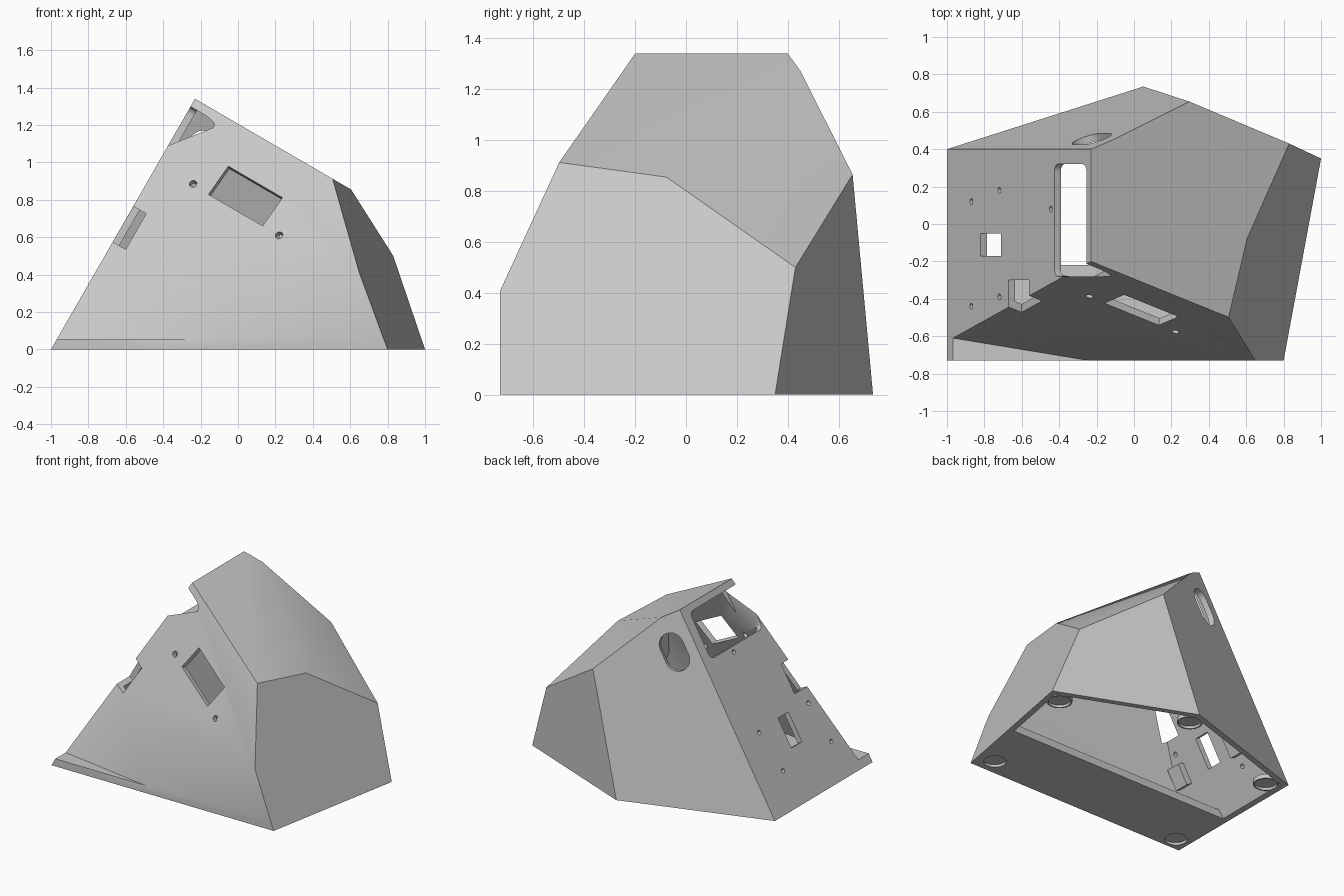
import bpy, bmesh, math
from mathutils import Vector
from mathutils.geometry import intersect_line_plane

if "Cube" in bpy.data.objects:
    bpy.data.objects.remove(bpy.data.objects["Cube"])

grey = bpy.data.materials.new("light_grey")
grey.use_nodes = True
colour = (0.58, 0.58, 0.58, 1)
grey.diffuse_color = colour
grey.node_tree.nodes["Principled BSDF"].inputs["Base Color"].default_value = colour

# Corner points of the housing
peak_front, peak_back = Vector((-0.23, -0.2, 1.34)), Vector((-0.23, 0.4, 1.34))
shoulder_front, shoulder_mid = Vector((0.51, -0.5, 0.91)), Vector((0.6, -0.08, 0.86))
side_corner, back_corner = Vector((0.83, 0.43, 0.5)), Vector((0.3, 0.66, 0.86))
foot_right, foot_back = Vector((1, 0.35, 0)), Vector((0.05, 0.735, 0))
foot_left, front_left = Vector((-1, 0.4, 0)), Vector((-1, -0.73, 0))
foot_front, front_right = Vector((0.8, -0.73, 0)), Vector((0.65, -0.73, 0.41))


def plane(a, b, c, inside=Vector((0, 0, 0.4))):
    n = (b - a).cross(c - a).normalized()
    return a, n if n.dot(inside - a) < 0 else -n


left = plane(foot_left, peak_back, front_left)
slope = plane(peak_front, shoulder_front, front_right)
back = plane(foot_left, peak_back, foot_back)
sides = [
    left, back,
    plane(peak_front, peak_back, shoulder_front),
    plane(shoulder_mid, side_corner, back_corner),
    plane(foot_front, foot_right, side_corner),
    plane(foot_right, foot_back, side_corner),
    plane(foot_front, front_left, front_right),
]


def make(name, bm):
    bmesh.ops.recalc_face_normals(bm, faces=bm.faces)
    mesh = bpy.data.meshes.new(name)
    bm.to_mesh(mesh)
    bm.free()
    obj = bpy.data.objects.new(name, mesh)
    bpy.context.scene.collection.objects.link(obj)
    return obj


def solid(name, planes, inset=0.0):
    """Convex solid bounded by the given planes, each moved inward."""
    bm = bmesh.new()
    bmesh.ops.create_cube(bm, size=6)
    for co, no in planes:
        cut = bmesh.ops.bisect_plane(
            bm, geom=bm.verts[:] + bm.edges[:] + bm.faces[:], dist=1e-5,
            plane_co=co - no * inset, plane_no=no, clear_outer=True)
        edges = [e for e in cut["geom_cut"] if isinstance(e, bmesh.types.BMEdge)]
        if edges:
            bmesh.ops.holes_fill(bm, edges=[e for e in edges if e.is_boundary])
    return make(name, bm)


def prism(name, centre, u, n, w, h, r, depth, out=0.05, steps=6):
    """Rounded rectangle, w along u, pushed through a surface with normal n."""
    u = u.normalized()
    v = n.cross(u).normalized()
    outline = []
    for i, (sx, sy) in enumerate([(1, 1), (-1, 1), (-1, -1), (1, -1)]):
        for k in range(steps + 1 if r else 1):
            a = math.pi / 2 * (i + k / steps)
            x = sx * (w / 2 - r) + r * math.cos(a)
            y = sy * (h / 2 - r) + r * math.sin(a)
            outline.append(centre + u * x + v * y)
    bm = bmesh.new()
    low = [bm.verts.new(p - n * depth) for p in outline]
    top = [bm.verts.new(p + n * out) for p in outline]
    bm.faces.new(low)
    bm.faces.new(top)
    for i in range(len(low)):
        j = (i + 1) % len(low)
        bm.faces.new((low[i], low[j], top[j], top[i]))
    bmesh.ops.remove_doubles(bm, verts=bm.verts, dist=1e-5)
    return make(name, bm)


def combine(target, other, operation):
    mod = target.modifiers.new(operation.lower(), "BOOLEAN")
    mod.operation, mod.solver, mod.object = operation, "EXACT", other
    bpy.context.view_layer.objects.active = target
    bpy.ops.object.modifier_apply(modifier=mod.name)
    bpy.data.objects.remove(other)


X, Y, Z = Vector((1, 0, 0)), Vector((0, 1, 0)), Vector((0, 0, 1))


def on(face, point, axis):
    """Slide a point along an axis onto a face."""
    return intersect_line_plane(point, point + axis, *face)


# Hollow shell, open underneath
ground = (Vector((0, 0, 0)), -Z)
housing = solid("housing", sides + [slope, ground])
cavity = solid("cavity", sides + [slope, (-0.2 * Z, -Z)], 0.04)
combine(housing, cavity, "DIFFERENCE")

# Floor strip along the front, which also forms the ledge
floor = solid("floor_strip", sides + [ground, (0.055 * Z, Z), (-0.22 * Y, Y)])
combine(housing, floor, "UNION")


def on_left(x, y):
    return on(left, Vector((x, y, 0)), Z)


def on_slope(x, z):
    return on(slope, Vector((x, 0, z)), Y)


# Mounting blocks inside the left wall
for y in (0.15, -0.41):
    combine(housing, prism("mounting_block", on_left(-0.795, y), -Y, left[1],
                           0.11, 0.15, 0, 0.09, -0.02), "UNION")

# Foot bosses with round recesses
feet = [(0.87, 0.27), (0.03, 0.61), (-0.88, 0.31), (-0.89, -0.63), (0.69, -0.61)]
for x, y in feet:
    spot = Vector((x, y, 0))
    if y > 0:
        combine(housing, prism("foot_boss", spot, X, -Z, 0.17, 0.17, 0.085, 0.03, 0), "UNION")
    combine(housing, prism("foot_recess", spot, X, -Z, 0.15, 0.15, 0.075, 0.018), "DIFFERENCE")

# Openings in the left wall
cuts = [
    prism("screen_cut", on_left(-0.34, 0.02), -Y, left[1], 0.6, 0.345, 0.04, 0.16, 0.1),
    prism("notch_cut", on_left(-0.615, -0.4), -Y, left[1], 0.2, 0.22, 0, 0.08),
    prism("switch_cut", on_left(-0.765, -0.11), -Y, left[1], 0.12, 0.22, 0, 0.1),
]
for x, y in [(-0.87, 0.12), (-0.72, 0.18), (-0.87, -0.44), (-0.72, -0.39), (-0.445, 0.08)]:
    cuts.append(prism("screw_cut", on_left(x, y), -Y, left[1], 0.032, 0.032, 0.016, 0.07))

# Openings in the front slope
along = shoulder_front - peak_front
cuts.append(prism("socket_cut", on_slope(0.04, 0.82), along, slope[1], 0.355, 0.19, 0, 0.1))
for x, z in [(-0.24, 0.885), (0.22, 0.61)]:
    cuts.append(prism("screw_cut", on_slope(x, z), along, slope[1], 0.04, 0.04, 0.02, 0.07))

# Cable slot in the back
cuts.append(prism("cable_cut", on(back, Vector((-0.225, 0, 1.05)), Y),
                  peak_back - foot_left, back[1], 0.27, 0.17, 0.085, 0.1))

for cutter in cuts:
    combine(housing, cutter, "DIFFERENCE")

# Finish
housing.data.materials.clear()
housing.data.materials.append(grey)
for face in housing.data.polygons:
    face.material_index = 0
bpy.ops.object.select_all(action="DESELECT")
housing.select_set(True)
bpy.context.view_layer.objects.active = housing
bpy.ops.object.shade_smooth_by_angle(angle=math.radians(30))
